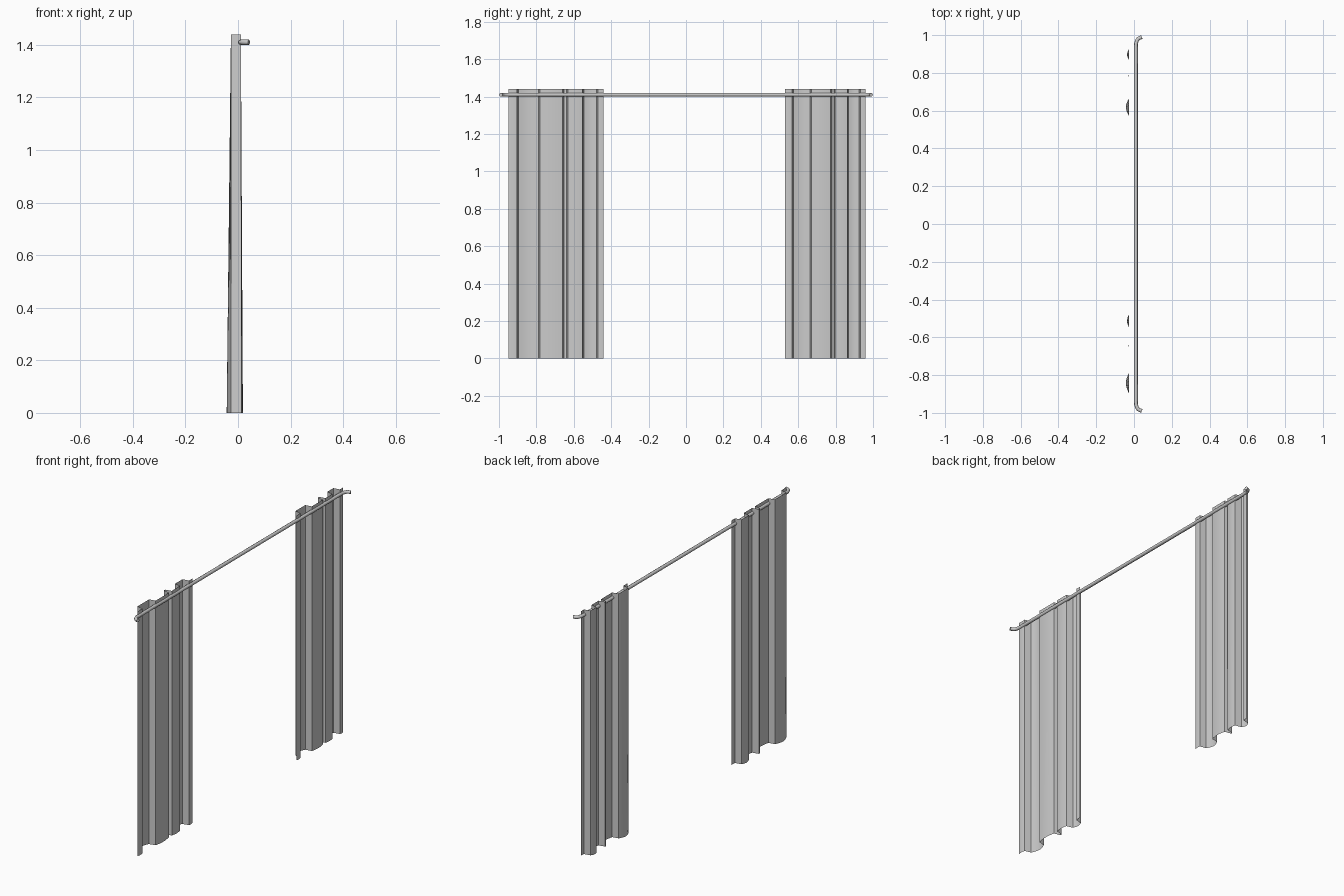
import bpy, bmesh, math

if "Cube" in bpy.data.objects:
    bpy.data.objects.remove(bpy.data.objects["Cube"])


def finish(obj, angle):
    bpy.ops.object.select_all(action='DESELECT')
    obj.select_set(True)
    bpy.context.view_layer.objects.active = obj
    bpy.ops.object.shade_smooth_by_angle(angle=math.radians(angle))


# Rod: straight tube whose ends bend back to the wall
bend = [(0.010, 0.940), (0.011, 0.955), (0.015, 0.970), (0.023, 0.982), (0.0415, 0.990)]
path = [(x, -y) for x, y in reversed(bend)] + bend
curve = bpy.data.curves.new("curtain_rod", 'CURVE')
curve.dimensions = '3D'
curve.bevel_depth = 0.01
curve.bevel_resolution = 2
curve.use_fill_caps = True
spline = curve.splines.new('POLY')
spline.points.add(len(path) - 1)
for p, (x, y) in zip(spline.points, path):
    p.co = (x, y, 1.41, 1)
tmp = bpy.data.objects.new("rod_curve", curve)
bpy.context.collection.objects.link(tmp)
bpy.ops.object.select_all(action='DESELECT')
tmp.select_set(True)
bpy.context.view_layer.objects.active = tmp
bpy.ops.object.convert(target='MESH')
rod = bpy.context.object
rod.name = "curtain_rod"
finish(rod, 50)

# Curtains: thin sheets with alternating pleats that flare towards the hem
FOLDS = [0.0, 0.050, 0.165, 0.295, 0.315, 0.400, 0.475, 0.51]
FRONT, BACK, TOP = 0.011, -0.027, 1.44
STEPS = 8


def pleats():
    """Yield (offset along the rod, x at the top, x at the hem)."""
    for i in range(len(FOLDS) - 1):
        a, b = FOLDS[i], FOLDS[i + 1]
        a += 0.004 if i > 0 else 0
        b -= 0.004 if i < len(FOLDS) - 2 else 0
        x = BACK if i % 2 else FRONT
        flare = min(0.017, 0.15 * (b - a)) * (-1 if i % 2 else 0.45)
        for k in range(STEPS + 1):
            t = k / STEPS
            yield a + (b - a) * t, x, x + flare * math.sin(math.pi * t)


def curtain(name, start, scale):
    bm = bmesh.new()
    cols = [(bm.verts.new((xb, start + s * scale, 0)),
             bm.verts.new((xt, start + s * scale, TOP))) for s, xt, xb in pleats()]
    for (a, b), (c, d) in zip(cols, cols[1:]):
        bm.faces.new((a, c, d, b))
    mesh = bpy.data.meshes.new(name)
    bm.to_mesh(mesh)
    bm.free()
    obj = bpy.data.objects.new(name, mesh)
    bpy.context.collection.objects.link(obj)
    finish(obj, 40)


curtain("left_curtain", -0.95, 1.0)
curtain("right_curtain", 0.528, 0.845)
